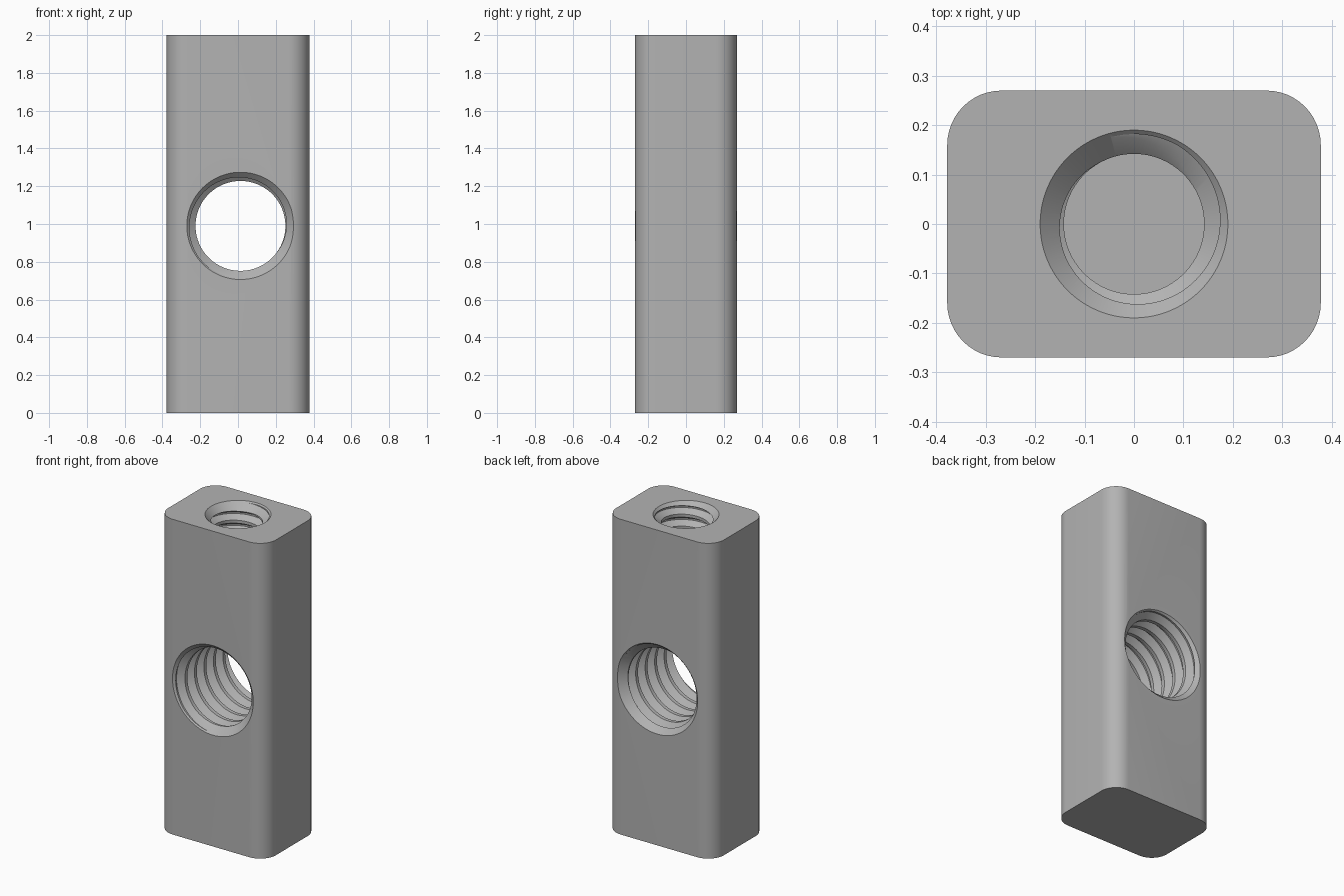
import bpy, bmesh
from math import pi, cos, sin, radians
from mathutils import Matrix

if "Cube" in bpy.data.objects:
    bpy.data.objects.remove(bpy.data.objects["Cube"], do_unlink=True)

metal = bpy.data.materials.new("plain grey metal")
metal.use_nodes = True
GREY = (0.45, 0.45, 0.45, 1)
metal.diffuse_color = GREY
metal.node_tree.nodes["Principled BSDF"].inputs["Base Color"].default_value = GREY

WIDTH, DEPTH, HEIGHT, CORNER = 0.756, 0.54, 2.0, 0.11


def to_object(bm, name):
    bmesh.ops.recalc_face_normals(bm, faces=bm.faces)
    mesh = bpy.data.meshes.new(name)
    bm.to_mesh(mesh)
    bm.free()
    mesh.materials.append(metal)
    obj = bpy.data.objects.new(name, mesh)
    bpy.context.collection.objects.link(obj)
    return obj


def thread_rod(name, minor, major, pitch, low, high, phase, matrix, n=72):
    """Solid threaded rod along z, cut flat at low and high."""
    bm = bmesh.new()
    profile = [(0, minor), (0.25, minor), (0.5625, major), (0.6875, major)]
    turns = int((high - low) / pitch) + 4
    start = low - 2 * pitch
    rows = []
    for s in range(turns * n + 1):
        a = 2 * pi * s / n + phase
        rows.append([bm.verts.new((r * cos(a), r * sin(a), start + pitch * (s / n + f)))
                     for f, r in profile])
    for s in range(turns * n):
        for p in range(3):
            bm.faces.new((rows[s][p], rows[s + 1][p], rows[s + 1][p + 1], rows[s][p + 1]))
        if s + n + 1 < len(rows):
            bm.faces.new((rows[s][3], rows[s + 1][3], rows[s + n + 1][0], rows[s + n][0]))
    for z, up in ((low, -1), (high, 1)):
        bmesh.ops.bisect_plane(bm, geom=bm.verts[:] + bm.edges[:] + bm.faces[:],
                               plane_co=(0, 0, z), plane_no=(0, 0, up), clear_outer=True)
    bmesh.ops.remove_doubles(bm, verts=bm.verts, dist=1e-6)
    bmesh.ops.holes_fill(bm, edges=[e for e in bm.edges if e.is_boundary], sides=0)
    bm.transform(matrix)
    return to_object(bm, name)


def countersink(name, outer, inner, matrix):
    """Cone cutter whose rim lies on the local z = 0 plane, narrowing downward."""
    bm = bmesh.new()
    extra = 0.02
    top, bottom = outer + extra, inner - extra
    bmesh.ops.create_cone(bm, cap_ends=True, segments=96, radius1=bottom, radius2=top,
                          depth=top - bottom)
    bm.transform(matrix @ Matrix.Translation((0, 0, extra - (top - bottom) / 2)))
    return to_object(bm, name)


# Block with rounded upright edges
bm = bmesh.new()
bmesh.ops.create_cube(bm, size=1)
bm.transform(Matrix.Translation((0, 0, HEIGHT / 2)) @ Matrix.Diagonal((WIDTH, DEPTH, HEIGHT, 1)))
upright = [e for e in bm.edges if abs(e.verts[0].co.z - e.verts[1].co.z) > 1]
bmesh.ops.bevel(bm, geom=upright, offset=CORNER, segments=12, profile=0.5, affect='EDGES')
block = to_object(bm, "threaded_block")

cutters = []

# Wide threaded hole straight through, front to back
centre = Matrix.Translation((0.013, 0, 0.99))
cross = centre @ Matrix.Rotation(radians(90), 4, 'X')
cutters.append(thread_rod("cross_thread", 0.238, 0.276, 0.095, -0.33, 0.33, 0.4, cross))
for side in (1, -1):
    face = centre @ Matrix.Rotation(side * radians(90), 4, 'X') @ Matrix.Translation((0, 0, DEPTH / 2))
    cutters.append(countersink("cross_countersink", 0.284, 0.238, face))

# Blind threaded holes in both ends
for name, end in (("top", Matrix.Translation((0, 0, HEIGHT))),
                  ("bottom", Matrix.Rotation(pi, 4, 'X'))):
    cutters.append(thread_rod(name + "_thread", 0.142, 0.182, 0.076, -0.5, 0.06, 2.4, end))
    cutters.append(countersink(name + "_countersink", 0.19, 0.142, end))

# Cut all holes
bpy.context.view_layer.objects.active = block
for cutter in cutters:
    mod = block.modifiers.new(cutter.name, 'BOOLEAN')
    mod.operation, mod.solver, mod.object = 'DIFFERENCE', 'EXACT', cutter
    bpy.ops.object.modifier_apply(modifier=mod.name)
    bpy.data.objects.remove(cutter, do_unlink=True)

bpy.ops.object.select_all(action='DESELECT')
block.select_set(True)
bpy.ops.object.shade_smooth_by_angle(angle=radians(25))
